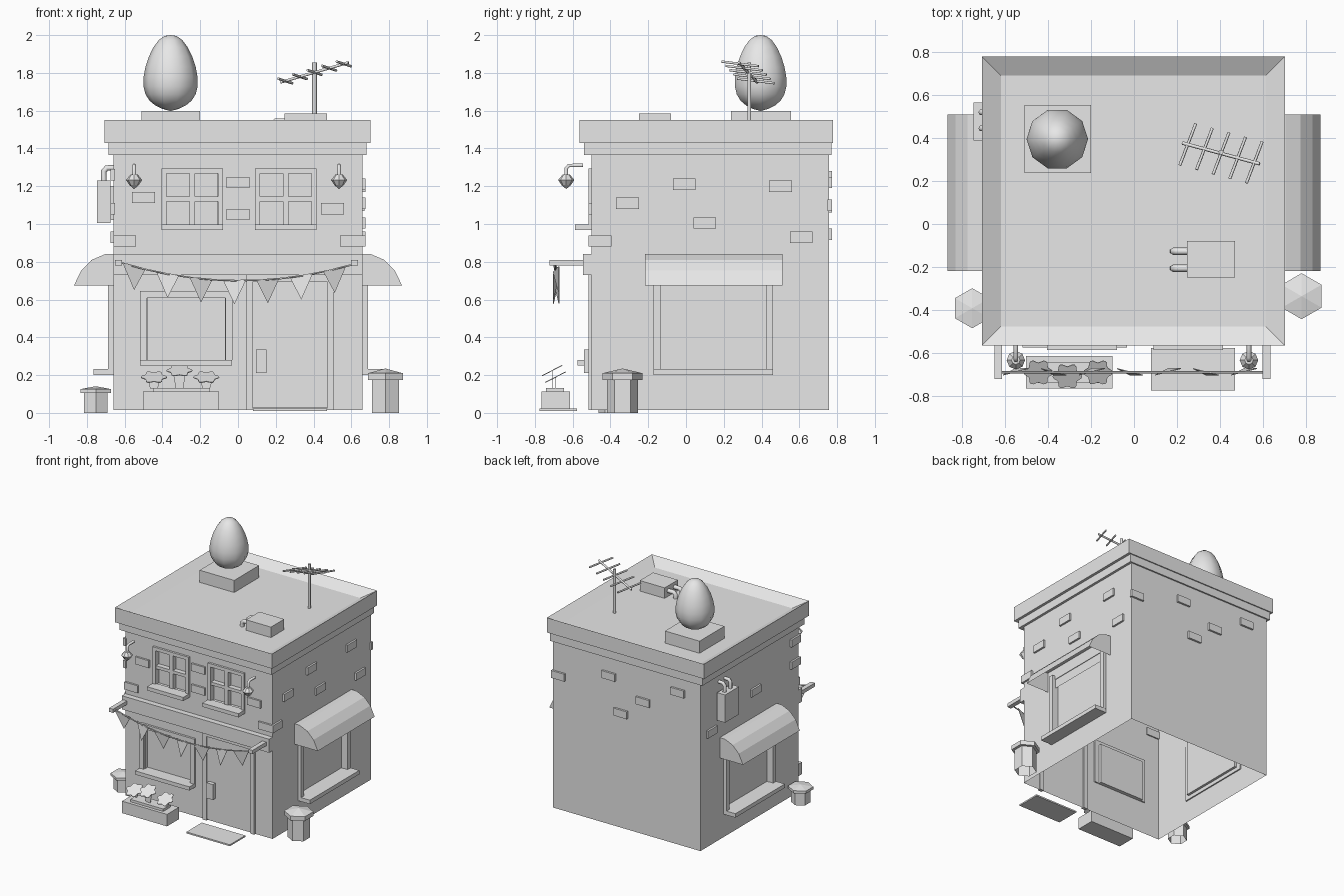
import bpy
import bmesh
from math import cos, sin, pi, tau
from mathutils import Vector

cube = bpy.data.objects.get("Cube")
if cube:
    bpy.data.objects.remove(cube, do_unlink=True)

plaster = bpy.data.materials.new("plain_grey")
plaster.use_nodes = True
grey = (0.8, 0.8, 0.8, 1)
plaster.diffuse_color = grey
plaster.node_tree.nodes["Principled BSDF"].inputs["Base Color"].default_value = grey


def finish(name, bm, recalc=True):
    if recalc:
        bmesh.ops.recalc_face_normals(bm, faces=bm.faces[:])
    mesh = bpy.data.meshes.new(name)
    bm.to_mesh(mesh)
    bm.free()
    mesh.materials.append(plaster)
    obj = bpy.data.objects.new(name, mesh)
    bpy.context.scene.collection.objects.link(obj)
    return obj


def box_bm(xs, ys, zs):
    bm = bmesh.new()
    bmesh.ops.create_cube(bm, size=1)
    for v in bm.verts:
        v.co = [r[0] if c < 0 else r[1] for c, r in zip(v.co, (xs, ys, zs))]
    return bm


def box(name, xs, ys, zs):
    return finish(name, box_bm(sorted(xs), sorted(ys), sorted(zs)))


def prism(name, points, depth, open_last=False):
    """Outline swept along a vector; the closing side can be left open."""
    bm = bmesh.new()
    a = [bm.verts.new(p) for p in points]
    b = [bm.verts.new(Vector(p) + Vector(depth)) for p in points]
    bm.faces.new(a[::-1])
    bm.faces.new(b)
    n = len(a)
    for i in range(n - 1 if open_last else n):
        j = (i + 1) % n
        bm.faces.new((a[i], a[j], b[j], b[i]))
    return finish(name, bm)


def lathe(name, profile, centre, sides, smooth=False):
    bm = bmesh.new()
    vs = [bm.verts.new((r, 0, z)) for r, z in profile]
    es = [bm.edges.new(pair) for pair in zip(vs, vs[1:])]
    bmesh.ops.spin(bm, geom=vs + es, cent=(0, 0, 0), axis=(0, 0, 1), angle=tau, steps=sides)
    bmesh.ops.remove_doubles(bm, verts=bm.verts[:], dist=0.0005)
    obj = finish(name, bm)
    obj.location = centre
    for p in obj.data.polygons:
        p.use_smooth = smooth
    return obj


def tube(name, points, radius):
    curve = bpy.data.curves.new(name, "CURVE")
    curve.dimensions = "3D"
    curve.bevel_depth = radius
    curve.bevel_resolution = 1
    curve.use_fill_caps = True
    spline = curve.splines.new("POLY")
    spline.points.add(len(points) - 1)
    for p, co in zip(spline.points, points):
        p.co = (*co, 1)
    curve.materials.append(plaster)
    obj = bpy.data.objects.new(name, curve)
    bpy.context.scene.collection.objects.link(obj)


# Hollow body, open below, with recessed window openings
W, FRONT, BACK = 0.66, -0.5, 0.758
openings = [((0, -1, 0), (-0.48, -0.07), (0.28, 0.61)),
            ((0, -1, 0), (-0.38, -0.11), (0.99, 1.27)),
            ((0, -1, 0), (0.115, 0.39), (0.99, 1.27)),
            ((1, 0, 0), (-0.135, 0.423), (0.23, 0.75)),
            ((-1, 0, 0), (-0.135, 0.423), (0.23, 0.75))]
bm = box_bm((-W, W), (FRONT, BACK), (0.015, 1.37))
bm.normal_update()
bmesh.ops.delete(bm, geom=[f for f in bm.faces if f.normal.z < -0.9], context="FACES_ONLY")
for normal, span, rise in openings:
    normal = Vector(normal)
    axis = 0 if normal.y else 1
    for ax, cuts in ((axis, span), (2, rise)):
        for c in cuts:
            wall = [f for f in bm.faces if f.normal.dot(normal) > 0.9]
            geom = wall + list({e for f in wall for e in f.edges} | {v for f in wall for v in f.verts})
            plane = Vector([float(i == ax) for i in range(3)])
            bmesh.ops.bisect_plane(bm, geom=geom, plane_co=plane * c, plane_no=plane, dist=0.0001)
            bm.normal_update()
for normal, span, rise in openings:
    normal = Vector(normal)
    axis = 0 if normal.y else 1
    hole = []
    for f in bm.faces:
        m = f.calc_center_median()
        if f.normal.dot(normal) > 0.9 and span[0] < m[axis] < span[1] and rise[0] < m.z < rise[1]:
            hole.append(f)
    new = bmesh.ops.extrude_face_region(bm, geom=hole)["geom"]
    bmesh.ops.delete(bm, geom=[f for f in hole if f.is_valid], context="FACES_ONLY")
    bmesh.ops.translate(bm, vec=normal * -0.03, verts=[g for g in new if isinstance(g, bmesh.types.BMVert)])
    bm.normal_update()
finish("building_body", bm)

# Cornice and parapet with sunken roof
box("cornice_lower", (-0.685, 0.68), (-0.54, 0.77), (1.365, 1.43))
bm = box_bm((-0.707, 0.702), (-0.565, 0.779), (1.43, 1.55))
bm.normal_update()
top = [f for f in bm.faces if f.normal.z > 0.9]
bmesh.ops.inset_region(bm, faces=top, thickness=0.125)
bmesh.ops.translate(bm, vec=(0, 0, -0.05), verts=top[0].verts[:])
finish("parapet_roof", bm)
box("front_ledge", (-W, W), (-0.545, FRONT), (0.73, 0.84))


def front_frame(name, x0, x1, z0, z1, t, y):
    box(name + "_left", (x0, x0 + t), (y, -0.49), (z0, z1))
    box(name + "_right", (x1 - t, x1), (y, -0.49), (z0, z1))
    box(name + "_top", (x0 + t, x1 - t), (y, -0.49), (z1 - t, z1))


# Shop window and door
front_frame("shop_window_frame", -0.52, -0.03, 0.28, 0.645, 0.037, -0.517)
box("shop_window_sill", (-0.52, -0.033), (-0.575, FRONT), (0.25, 0.28))
front_frame("door_frame", 0.045, 0.507, 0.015, 0.73, 0.035, -0.517)
box("door", (0.08, 0.472), (-0.508, FRONT), (0.025, 0.7))
box("door_handle_plate", (0.095, 0.152), (-0.54, FRONT), (0.21, 0.335))

# Upper windows with crossbars and sills
for x0 in (-0.405, 0.09):
    x1, mid = x0 + 0.325, x0 + 0.1625
    front_frame("upper_window_frame", x0, x1, 0.995, 1.295, 0.027, -0.517)
    box("upper_window_mullion", (mid - 0.015, mid + 0.015), (-0.51, -0.47), (0.99, 1.27))
    box("upper_window_crossbar", (x0 + 0.02, x1 - 0.02), (-0.51, -0.47), (1.12, 1.145))
    box("upper_window_sill", (x0, x1), (-0.587, FRONT), (0.967, 0.997))

# Side windows and awnings
arc = [(0.655, 0.675), (0.655, 0.84), (0.705, 0.84), (0.775, 0.81), (0.83, 0.755), (0.868, 0.675)]
for s in (-1, 1):
    for y in (-0.173, 0.423):
        box("side_window_jamb", (s * 0.65, s * 0.687), (y, y + 0.038), (0.23, 0.78))
    box("side_window_sill", (s * 0.65, s * 0.765), (-0.173, 0.46), (0.2, 0.232))
    prism("side_awning", [(s * x, -0.218, z) for x, z in arc], (0, 0.728, 0), open_last=True)

# Raised bricks
H, L = 0.03, 0.06
for y, z in ((-0.01, 1.21), (0.5, 1.2), (-0.31, 1.11), (0.1, 1.005), (0.61, 0.93), (-0.455, 0.91)):
    box("right_brick", (0.65, 0.675), (y - L, y + L), (z - H, z + H))
for y, z in ((0.06, 1.05), (0.62, 0.93), (-0.45, 1.08), (-0.45, 1.26)):
    box("left_brick", (-0.65, -0.675), (y - L, y + L), (z - H, z + H))
for x, z in ((0.157, 1.22), (-0.15, 1.09), (0.05, 0.945), (-0.46, 1.25), (0.61, 1.1)):
    box("back_brick", (x - L, x + L), (0.75, 0.774), (z - H, z + H))
for x, z in ((-0.5, 1.14), (-0.6, 0.91), (0, 1.22), (0, 1.05), (0.5, 1.08), (0.6, 0.91)):
    box("front_brick", (x - L, x + L), (-0.515, -0.49), (z - H, z + H))

# Bunting on two beams
for x in (-0.632, 0.617):
    box("bunting_beam", (x - 0.018, x + 0.018), (-0.722, FRONT), (0.78, 0.81))


def sag(x):
    return 0.7 + 0.24 * (x - 0.01) ** 2


tube("bunting_rope", [(-0.615 + i * 0.1215, -0.69, sag(-0.615 + i * 0.1215)) for i in range(11)], 0.005)
for i in range(7):
    x = -0.55 + i * 0.177
    turn = 0.015 * (-1) ** i
    prism("bunting_flag", [(x - L, -0.69 - turn, sag(x - L)), (x + L, -0.69 + turn, sag(x + L)),
                           (x, -0.69 + turn, sag(x) - 0.125)], (0, 0.004, 0))

# Wall lamps
for x in (-0.55, 0.535):
    tube("lamp_arm", [(x, -0.545, 1.31), (x, -0.62, 1.31), (x, -0.634, 1.295), (x, -0.634, 1.25)], 0.011)
    lathe("lamp_bulb", [(0, -0.043), (0.025, -0.022), (0.043, 0.005), (0.02, 0.033), (0, 0.036)],
          (x, -0.634, 1.228), 8)

# Meter box with elbow pipes
box("meter_box", (-0.747, -0.675), (0.389, 0.566), (1.005, 1.23))
box("meter_box_bracket", (-0.68, -0.65), (0.42, 0.54), (1.03, 1.2))
for y in (0.445, 0.52):
    tube("meter_pipe", [(-0.71, y, 1.22), (-0.71, y, 1.28), (-0.695, y, 1.297), (-0.65, y, 1.297)], 0.015)

# Roof unit with pipes
box("roof_unit", (0.247, 0.47), (-0.25, -0.08), (1.495, 1.585))
for y in (-0.127, -0.206):
    tube("roof_unit_pipe", [(0.26, y, 1.545), (0.2, y, 1.545), (0.183, y, 1.53), (0.183, y, 1.495)], 0.017)

# Aerial
tube("aerial_mast", [(0.405, 0.335, 1.49), (0.405, 0.335, 1.855)], 0.012)
start, end = Vector((0.225, 0.377, 1.75)), Vector((0.585, 0.28, 1.855))
tube("aerial_boom", [start, end], 0.008)
half = Vector((0.037, 0.097, -0.012))
for i in range(5):
    p = start.lerp(end, 0.07 + 0.215 * i)
    tube("aerial_rod", [p - half, p + half], 0.007)

# Egg on its plinth
box("egg_plinth", (-0.51, -0.2), (0.237, 0.555), (1.495, 1.598))
egg = [(0, 0)]
for i in range(1, 12):
    t = pi * i / 12
    egg.append((0.143 * sin(t) * (1 + 0.16 * cos(t)) ** 0.9, 0.2 * (1 - cos(t)) - 0.05 * sin(t) ** 2 + 0.03 * sin(t)))
egg.append((0, 0.402))
lathe("egg", egg, (-0.357, 0.395, 1.598), 10, smooth=True)

# Planters
pot = [(0.083, 0), (0.083, 0.175), (0.107, 0.175), (0.107, 0.21), (0, 0.235)]
for x, y, r, h in ((0.78, -0.336, 1, 1), (-0.753, -0.392, 0.87, 0.6)):
    planter = lathe("planter", [(a * r, z * h) for a, z in pot], (x, y, 0), 6)
    planter.rotation_euler.z = pi / 6

# Flower box and doormat
box("flower_box", (-0.503, -0.1), (-0.766, -0.614), (0.015, 0.112))
box("flower_soil", (-0.447, -0.152), (-0.74, -0.645), (0.1, 0.132))
for x, y, z in ((-0.445, -0.69, 0.187), (-0.31, -0.708, 0.222), (-0.168, -0.69, 0.187)):
    petals = []
    for i in range(36):
        t = tau * i / 36
        r = 0.06 + 0.009 * cos(6 * t)
        petals.append((x + r * cos(t), y + 0.89 * r * sin(t), z + 0.46 * r * sin(t)))
    prism("flower_head", petals, (0, -0.002, 0.004))
    prism("flower_stem", [(x - 0.02, y, 0.13), (x + 0.02, y, 0.13), (x + 0.035, y, z), (x - 0.035, y, z)],
          (0, 0.003, 0))
box("doormat", (0.08, 0.47), (-0.775, -0.578), (0.01, 0.022))
